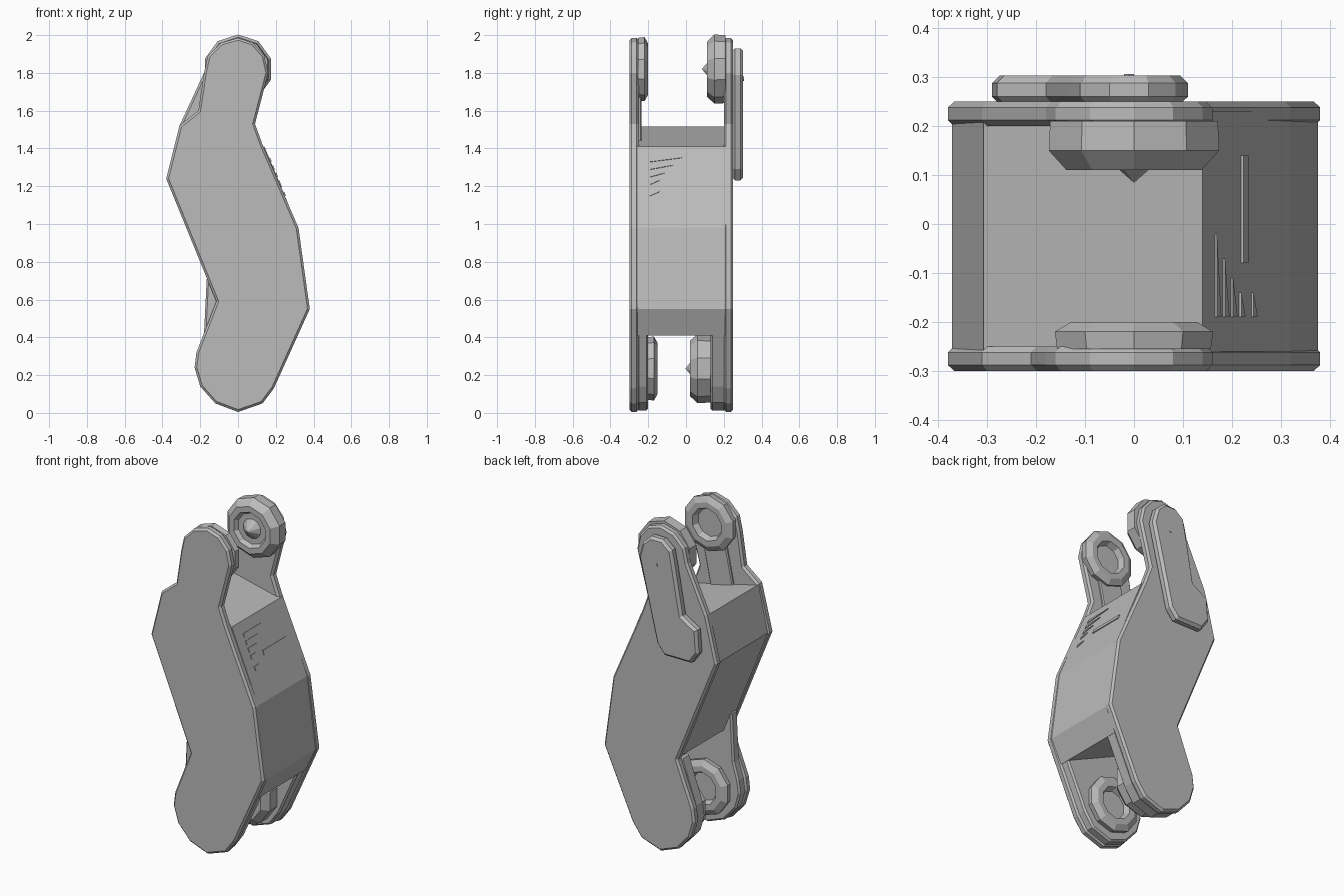
import bpy, math
from mathutils import Vector

cube = bpy.data.objects.get("Cube")
if cube:
    bpy.data.objects.remove(cube, do_unlink=True)

grey = bpy.data.materials.new("plain_grey")
grey.use_nodes = True
COLOR = (0.5, 0.5, 0.5, 1)
grey.diffuse_color = COLOR
grey.node_tree.nodes["Principled BSDF"].inputs["Base Color"].default_value = COLOR


def make(name, verts, faces, bevel=0):
    mesh = bpy.data.meshes.new(name)
    mesh.from_pydata(verts, [], faces)
    mesh.materials.append(grey)
    obj = bpy.data.objects.new(name, mesh)
    bpy.context.collection.objects.link(obj)
    bpy.context.view_layer.objects.active = obj
    bpy.ops.object.mode_set(mode='EDIT')
    bpy.ops.mesh.select_all(action='SELECT')
    bpy.ops.mesh.normals_make_consistent(inside=False)
    bpy.ops.object.mode_set(mode='OBJECT')
    if bevel:
        mod = obj.modifiers.new("chamfer", 'BEVEL')
        mod.width = bevel
        mod.segments = 1
        mod.limit_method = 'ANGLE'
        mod.angle_limit = math.radians(60)
    return obj


def prism(name, outline, y0, y1, bevel=0):
    """Extrude an (x, z) outline from y0 to y1."""
    n = len(outline)
    verts = [(x, y, z) for y in (y0, y1) for x, z in outline]
    faces = [tuple(range(n)), tuple(range(n, 2 * n))]
    faces += [(i, (i + 1) % n, n + (i + 1) % n, n + i) for i in range(n)]
    return make(name, verts, faces, bevel)


def lathe(name, center, rings, sides=10):
    """Stack (radius, y) rings around a y axis through center; radius 0 is a tip."""
    cx, cz = center
    verts, faces = [], []
    for r, y in rings:
        for i in range(sides):
            a = math.tau * (i + 0.5) / sides
            verts.append((cx + max(r, 0.001) * math.cos(a), y, cz + max(r, 0.001) * math.sin(a)))
    for k in range(len(rings) - 1):
        for i in range(sides):
            j = (i + 1) % sides
            faces.append((k * sides + i, k * sides + j, (k + 1) * sides + j, (k + 1) * sides + i))
    faces.append(tuple(range(sides)))
    faces.append(tuple(range(len(verts) - sides, len(verts))))
    return make(name, verts, faces)


# Shared outline pieces, clockwise from the foot
foot_left = [(0, 0.005), (-0.12, 0.05), (-0.2, 0.14), (-0.23, 0.24), (-0.22, 0.32)]
foot_right = [(0.19, 0.13), (0.13, 0.05)]
side = [(0.13, 1.42), (0.32, 0.98), (0.38, 0.55)]
ear_top = [(-0.18, 1.8), (-0.16, 1.89), (-0.09, 1.96), (0, 1.985), (0.08, 1.96),
           (0.14, 1.89), (0.16, 1.8), (0.09, 1.53)]
waist = [(-0.115, 0.59), (-0.38, 1.24), (-0.31, 1.52)]

# Side plates with upper and lower ears
prism("front_plate", foot_left + waist + [(-0.21, 1.6)] + ear_top + side + foot_right,
      -0.3, -0.25, 0.012)
prism("back_plate", foot_left + waist + ear_top + side + foot_right, 0.2, 0.25, 0.012)

# Central block between the plates
prism("central_block", [(-0.113, 0.6), (-0.372, 1.24), (-0.307, 1.515), (0.14, 1.41),
                        (0.318, 0.98), (0.376, 0.55), (0.31, 0.41)], -0.26, 0.23)

# Thick inner layers of the lower ears
lower_edge = [(0.37, 0.55), (0.185, 0.14), (0.125, 0.055)]
inner_foot = [(0, 0.012), (-0.115, 0.055), (-0.195, 0.145), (-0.222, 0.24), (-0.21, 0.32)]
prism("front_lower_ear", inner_foot + [(-0.18, 0.42), (-0.165, 0.72)] + lower_edge,
      -0.26, -0.2, 0.01)
prism("back_lower_ear", inner_foot + [(-0.115, 0.59)] + lower_edge, 0.13, 0.21, 0.01)

# Outer cover on the upper back ear
prism("back_cover", [(0.11, 1.79), (0.085, 1.88), (0.03, 1.93), (-0.05, 1.93),
                     (-0.11, 1.88), (-0.13, 1.78), (-0.18, 1.5), (-0.28, 1.44),
                     (-0.29, 1.3), (-0.24, 1.23), (-0.06, 1.23), (-0.01, 1.29)],
      0.245, 0.303, 0.015)

# Rib on the inside of the upper front ear
prism("front_ear_rib", [(-0.1, 1.72), (0.06, 1.72), (0.0, 1.43), (-0.16, 1.43)],
      -0.255, -0.235, 0.006)

# Pivot bosses: shallow sockets in front, pointed pins at the back
upper, lower = (0, 1.82), (0, 0.235)
for name, center, base in (("upper_socket", upper, -0.255), ("lower_socket", lower, -0.205)):
    lathe(name, center, [(0.165, base), (0.17, base + 0.035), (0.135, base + 0.055),
                         (0.1, base + 0.055), (0.085, base + 0.02)])
for name, center, base, rim, tip in (("upper_pin", upper, 0.21, 0.11, 0.085),
                                     ("lower_pin", lower, 0.135, 0.02, -0.002)):
    lathe(name, center, [(0.18, base), (0.183, rim + 0.04), (0.145, rim), (0.11, rim),
                         (0.095, rim + 0.025), (0.06, rim + 0.025), (0, tip)])

# Thin vent marks on the sloping side face
top, bottom = Vector((0.145, 0, 1.4)), Vector((0.319, 0, 0.98))
out = Vector((0.42, 0, 0.174)).normalized() * 0.004


def vent(name, corners):
    """Thin plate on the slope from (y, z) corners."""
    base = []
    for y, z in corners:
        p = top.lerp(bottom, (top.z - z) / (top.z - bottom.z))
        base.append(Vector((p.x, y, p.z)))
    n = len(base)
    faces = [tuple(range(n)), tuple(range(n, 2 * n))]
    faces += [(i, (i + 1) % n, n + (i + 1) % n, n + i) for i in range(n)]
    make(name, [p - out for p in base] + [p + out for p in base], faces)


vent("long_vent", [(-0.08, 1.22), (0.14, 1.22), (0.14, 1.195), (-0.08, 1.195)])
for i, (z, length) in enumerate([(1.35, 0.17), (1.31, 0.12), (1.27, 0.08), (1.23, 0.05), (1.17, 0.05)]):
    vent(f"short_vent_{i + 1}", [(-0.19, z), (-0.19 + length, z), (-0.19, z - 0.022)])

# Small screw dimple on the cover
lathe("cover_screw", (-0.01, 1.77), [(0.012, 0.3), (0.012, 0.306)], 6)
